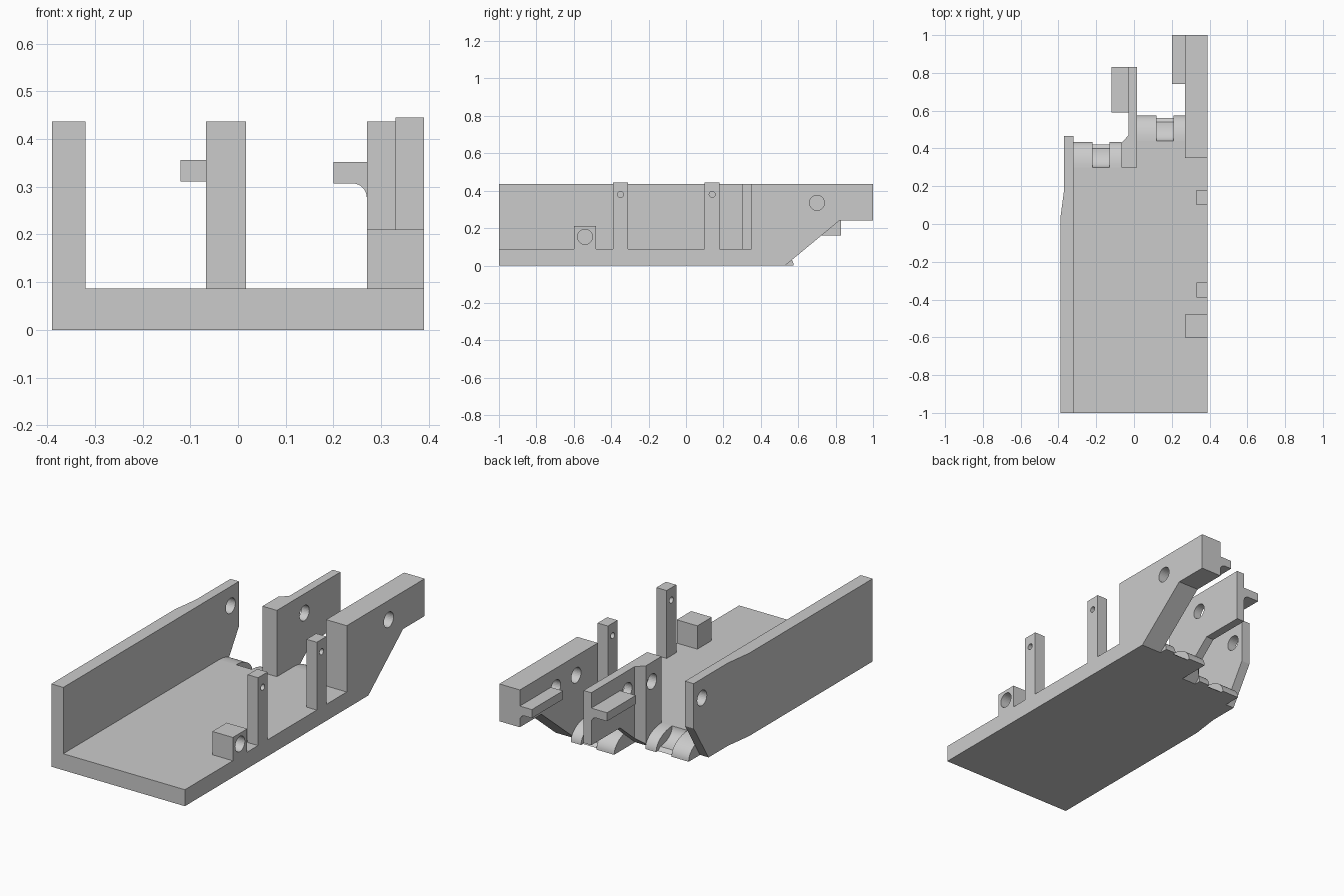
import bpy, bmesh, math
from mathutils import Vector

cube = bpy.data.objects.get("Cube")
if cube:
    bpy.data.objects.remove(cube, do_unlink=True)

grey = bpy.data.materials.new("plain grey")
grey.use_nodes = True
grey.diffuse_color = (0.6, 0.6, 0.6, 1)
grey.node_tree.nodes["Principled BSDF"].inputs["Base Color"].default_value = (0.6, 0.6, 0.6, 1)

TOP, FLOOR = 0.437, 0.087
HOLE_Z = 0.335


def prism(name, axis, points, lo, hi):
    """Extrude a profile along x (points are y, z), y (x, z) or z (x, y)."""
    place = {"x": lambda p, t: (t, p[0], p[1]),
             "y": lambda p, t: (p[0], t, p[1]),
             "z": lambda p, t: (p[0], p[1], t)}[axis]
    bm = bmesh.new()
    face = bm.faces.new([bm.verts.new(place(p, lo)) for p in points])
    out = bmesh.ops.extrude_face_region(bm, geom=[face])
    moved = [v for v in out["geom"] if isinstance(v, bmesh.types.BMVert)]
    bmesh.ops.translate(bm, verts=moved, vec=Vector(place((0, 0), hi - lo)))
    bmesh.ops.recalc_face_normals(bm, faces=bm.faces)
    mesh = bpy.data.meshes.new(name)
    bm.to_mesh(mesh)
    bm.free()
    mesh.materials.append(grey)
    obj = bpy.data.objects.new(name, mesh)
    bpy.context.collection.objects.link(obj)
    return obj


def box(name, x, y, z):
    return prism(name, "z", [(x[0], y[0]), (x[1], y[0]), (x[1], y[1]), (x[0], y[1])], *z)


def cut(obj, cutter):
    cutter.hide_render = True
    cutter.hide_viewport = True
    cutter.display_type = "WIRE"
    mod = obj.modifiers.new("cut", "BOOLEAN")
    mod.operation = "DIFFERENCE"
    mod.solver = "EXACT"
    mod.object = cutter


def hole(obj, y, z, r, lo, hi):
    ring = [(y + r * math.cos(a), z + r * math.sin(a))
            for a in (math.tau * i / 32 for i in range(32))]
    cut(obj, prism("hole_cutter", "x", ring, lo, hi))


def smooth(obj):
    bpy.ops.object.select_all(action="DESELECT")
    obj.select_set(True)
    bpy.context.view_layer.objects.active = obj
    bpy.ops.object.shade_smooth_by_angle(angle=math.radians(30))


# floor plate, stepped along its rear edge
prism("floor_plate", "z", [(-.32, -1), (.39, -1), (.39, .35), (.27, .35), (.27, .44),
                           (.017, .44), (.017, .30), (-.32, .30)], 0, FLOOR)

# right wall: long side wall with its outer face stepping in toward the rear
wall = prism("right_wall", "x", [(-1, 0), (.34, 0), (.465, .2), (.465, TOP), (-1, TOP)],
             -.39, -.32)
cut(wall, prism("taper_cutter", "z", [(-.39, .03), (-.37, .18), (-.37, .6), (-.5, .6),
                                      (-.5, .03)], -.1, .6))
hole(wall, .395, HOLE_Z, .04, -.5, -.2)

# middle wall, thinner behind a short chamfer
middle = prism("middle_wall", "x", [(.30, 0), (.40, 0), (.59, .16), (.83, .16),
                                    (.83, TOP), (.30, TOP)], -.067, .017)
cut(middle, prism("thinning_cutter", "z", [(-.067, .43), (-.028, .47), (-.028, .9),
                                           (-.2, .9), (-.2, .43)], -.1, .6))
hole(middle, .53, HOLE_Z, .04, -.15, .1)
hole(middle, .38, HOLE_Z, .04, -.15, -.02)

# left wall, reaching furthest back
left = prism("left_wall", "x", [(.35, 0), (.53, 0), (.82, .24), (1, .24),
                                (1, TOP), (.35, TOP)], .27, .39)
hole(left, .70, HOLE_Z, .04, .2, .5)
hole(left, .53, HOLE_Z, .04, .2, .33)

# ledges with a fillet below
for name, x, width, y0, y1, top in (("middle_ledge", -.028, .092, .59, .83, .356),
                                    ("left_ledge", .27, .07, .74, 1.0, .352)):
    r, low = .03, top - .045
    arc = [(x - r + r * math.sin(a), low - r + r * math.cos(a))
           for a in (math.pi / 2 * i / 8 for i in range(9))]
    smooth(prism(name, "y", [(x, top), (x - width, top), (x - width, low)] + arc, y0, y1))

# posts with pin holes
for name, y in (("front_post", -.35), ("rear_post", .14)):
    post = box(name, (.33, .39), (y - .04, y + .04), (FLOOR, .445))
    hole(post, y, .38, .016, .3, .45)

# small block with a blind hole
block = box("side_block", (.27, .39), (-.6, -.48), (FLOOR, .21))
hole(block, -.54, .153, .04, .32, .45)

# rounded rear lugs either side of a scooped centre
angles = [math.pi / 2 * i / 12 for i in range(13)]
for side, y, xs in (("right", .30, (-.32, -.22, -.13, -.067)),
                    ("left", .44, (.017, .12, .21, .27))):
    lug = [(y + .135 * math.sin(a), FLOOR * math.cos(a)) for a in angles] + [(y, 0)]
    scoop = [(y + .1 * (1 - math.cos(a)), FLOOR - .07 * math.sin(a)) for a in angles]
    scoop += [(y + .12, 0), (y, 0)]
    for part, shape, i in (("inner_lug", lug, 0), ("scoop", scoop, 1), ("outer_lug", lug, 2)):
        smooth(prism(side + "_" + part, "x", shape, xs[i], xs[i + 1]))
